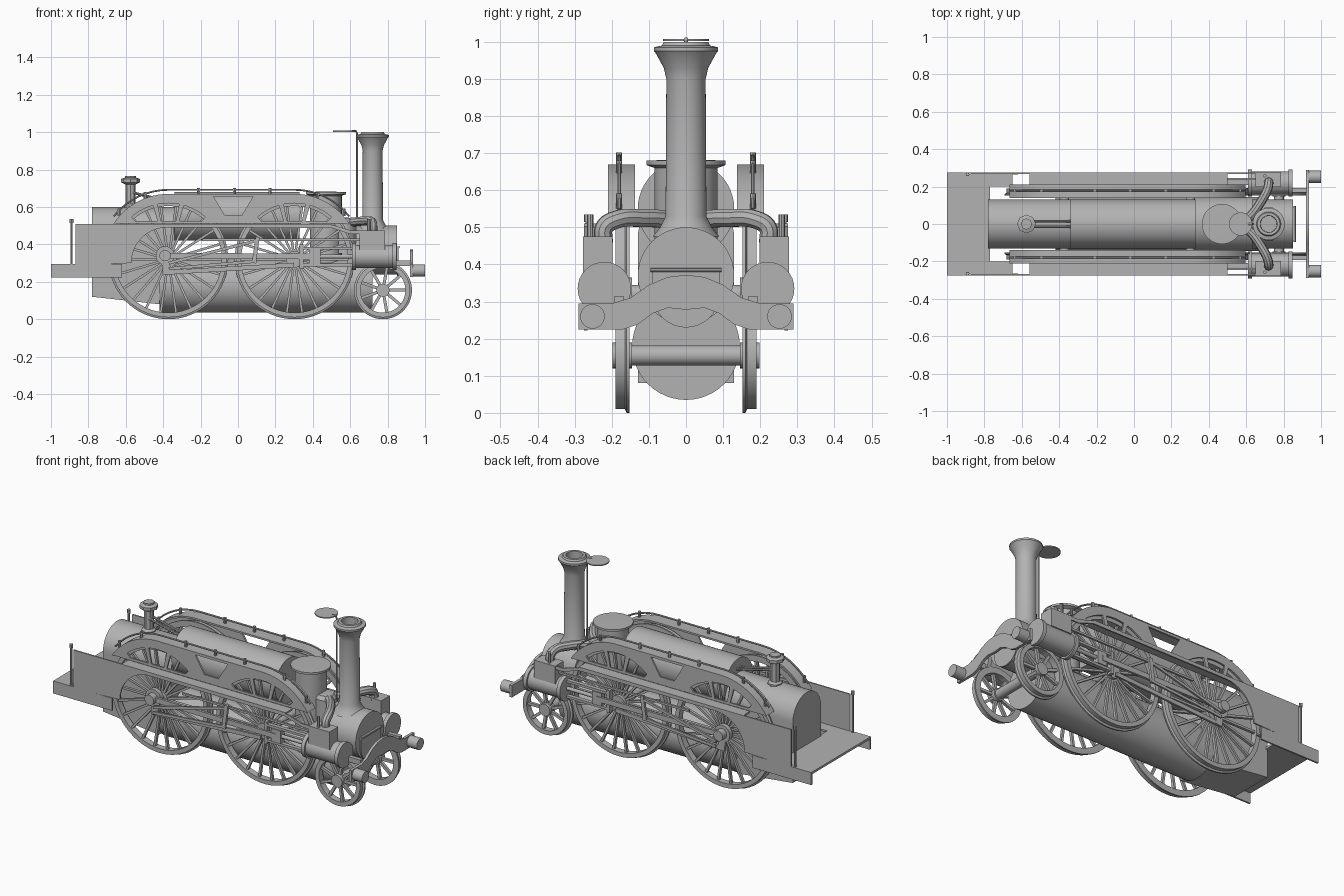
import bpy, bmesh, math
from mathutils import Vector, Matrix

if "Cube" in bpy.data.objects:
    bpy.data.objects.remove(bpy.data.objects["Cube"])

grey = bpy.data.materials.new("plain_grey")
grey.diffuse_color = (0.45, 0.45, 0.45, 1)
grey.use_nodes = True
grey.node_tree.nodes["Principled BSDF"].inputs["Base Color"].default_value = grey.diffuse_color
AXIS = {'X': Vector((1, 0, 0)), 'Y': Vector((0, 1, 0)), 'Z': Vector((0, 0, 1))}


def finish(name, bm):
    bmesh.ops.recalc_face_normals(bm, faces=bm.faces)
    me = bpy.data.meshes.new(name)
    bm.to_mesh(me)
    bm.free()
    me.materials.append(grey)
    ob = bpy.data.objects.new(name, me)
    bpy.context.collection.objects.link(ob)
    return ob


def cyl(name, p0, p1, r, seg=32, r2=None):
    p0, p1 = Vector(p0), Vector(p1)
    d = p1 - p0
    m = Matrix.Translation((p0 + p1) / 2) @ d.to_track_quat('Z', 'Y').to_matrix().to_4x4()
    bm = bmesh.new()
    bmesh.ops.create_cone(bm, cap_ends=True, segments=seg, radius1=r,
                          radius2=r if r2 is None else r2, depth=d.length, matrix=m)
    return finish(name, bm)


def box(name, x0, x1, y0, y1, z0, z1):
    bm = bmesh.new()
    m = Matrix.Translation(((x0 + x1) / 2, (y0 + y1) / 2, (z0 + z1) / 2))
    bmesh.ops.create_cube(bm, size=1, matrix=m @ Matrix.Diagonal((x1 - x0, y1 - y0, z1 - z0, 1)))
    return finish(name, bm)


def lathe(name, prof, centre, axis='Z', seg=48, closed=False):
    """Turn (radius, height) points around an axis."""
    bm = bmesh.new()
    vs = [bm.verts.new((r, 0, h)) for r, h in prof]
    es = [bm.edges.new(p) for p in zip(vs, vs[1:])]
    if closed:
        es.append(bm.edges.new((vs[-1], vs[0])))
    bmesh.ops.spin(bm, geom=vs + es, cent=(0, 0, 0), axis=(0, 0, 1),
                   angle=2 * math.pi, steps=seg, use_duplicate=False)
    bmesh.ops.remove_doubles(bm, verts=bm.verts, dist=1e-5)
    rot = AXIS[axis].to_track_quat('Z', 'Y').to_matrix().to_4x4()
    bm.transform(Matrix.Translation(centre) @ rot)
    return finish(name, bm)


def from_curve(name, cu):
    ob = bpy.data.objects.new(name, cu)
    bpy.context.collection.objects.link(ob)
    cu.materials.append(grey)
    return ob


def to_mesh(ob):
    bpy.ops.object.select_all(action='DESELECT')
    ob.select_set(True)
    bpy.context.view_layer.objects.active = ob
    bpy.ops.object.convert(target='MESH')


def plate(name, loops, at, thick, facing='Y'):
    """Flat plate with holes; points are (x, z), or (y, z) when it faces X."""
    cu = bpy.data.curves.new(name, 'CURVE')
    cu.dimensions, cu.fill_mode, cu.extrude = '2D', 'BOTH', thick / 2
    for loop in loops:
        sp = cu.splines.new('POLY')
        sp.points.add(len(loop) - 1)
        for p, (a, b) in zip(sp.points, loop):
            p.co = (a, b, 0, 1)
        sp.use_cyclic_u = True
    ob = from_curve(name, cu)
    q = math.pi / 2
    ob.rotation_euler = (q, 0, 0 if facing == 'Y' else q)
    ob.location = (0, at, 0) if facing == 'Y' else (at, 0, 0)
    to_mesh(ob)


def tube(name, pts, r, smooth=True):
    cu = bpy.data.curves.new(name, 'CURVE')
    cu.dimensions, cu.bevel_depth, cu.bevel_resolution = '3D', r, 3
    cu.use_fill_caps = True
    sp = cu.splines.new('BEZIER' if smooth else 'POLY')
    if smooth:
        sp.resolution_u = 8
        sp.bezier_points.add(len(pts) - 1)
        for p, c in zip(sp.bezier_points, pts):
            p.co = c
            p.handle_left_type = p.handle_right_type = 'AUTO'
    else:
        sp.points.add(len(pts) - 1)
        for p, c in zip(sp.points, pts):
            p.co = (*c, 1)
    to_mesh(from_curve(name, cu))


def arc(cx, cz, r, a0, a1, n=16):
    return [(cx + r * math.cos(math.radians(a0 + (a1 - a0) * i / n)),
             cz + r * math.sin(math.radians(a0 + (a1 - a0) * i / n))) for i in range(n + 1)]


def rod(name, a, b, y, w, t):
    """Flat bar between two (x, z) points."""
    a, b = Vector(a), Vector(b)
    n = (b - a).normalized()
    n = Vector((-n.y, n.x)) * w / 2
    plate(name, [[tuple(a + n), tuple(b + n), tuple(b - n), tuple(a - n)]], y, t)


def wheel(name, x, z, s, r, rim, spokes, hub, width):
    """Flanged wheel; the flange is on the inner side."""
    y = s * 0.172
    prof = [(r, -.02), (r, -.012), (r - .01, -.007), (r - .01, .018), (r - rim, .018), (r - rim, -.02)]
    lathe(name + "_tyre", [(a, h * s) for a, h in prof], (x, y, z), 'Y', 64, True)
    cyl(name + "_hub", (x, y - .026, z), (x, y + .026, z), hub, 24)
    bm = bmesh.new()
    for i in range(spokes):
        m = (Matrix.Translation((x, y, z)) @ Matrix.Rotation(2 * math.pi * i / spokes, 4, 'Y')
             @ Matrix.Translation(((r - rim) / 2, 0, 0)) @ Matrix.Diagonal((r - rim + .005, .016, width, 1)))
        bmesh.ops.create_cube(bm, size=1, matrix=m)
    finish(name + "_spokes", bm)


W1, W2, WZ = -.372, .302, .32

# two boilers, firebox, ashpan and smokebox
cyl("lower_boiler", (-.42, 0, .18), (.72, 0, .18), .145, 48)
cyl("upper_boiler", (-.34, 0, .55), (.33, 0, .55), .13, 48)
plate("firebox", [[(-.13, .14), (.13, .14)] + arc(0, .47, .13, 0, 180, 24)], -.56, .44, 'X')
for s in (-1, 1):
    plate("ashpan_side", [[(-.78, .12), (-.42, .08), (-.42, .3), (-.78, .3)]], s * .065, .13)
cyl("smokebox", (.63, 0, .37), (.85, 0, .37), .13, 48)
plate("smokebox_door", [[(.09, .39), (-.09, .39), (-.09, .32)] + arc(0, .32, .09, 180, 360)[1:]], .853, .008, 'X')
cyl("door_bar", (.86, -.095, .385), (.86, .095, .385), .006, 8)

# steam dome and junction
lathe("dome", [(0, .3), (.085, .3), (.085, .66), (.107, .668), (.107, .68), (0, .683)], (.47, 0, 0))
lathe("steam_junction", [(0, .35), (.06, .35), (.06, .52), (.045, .54), (0, .545)], (.57, 0, 0))

# chimney with hinged lid
lathe("chimney", [(.09, .475), (.07, .5), (.055, .53), (.053, .9), (.06, .93), (.082, .97), (.086, .975),
                  (.086, .985), (.065, .99), (.06, 1.0), (.045, 1.0), (.043, .9), (0, .9)], (.72, 0, 0))
cyl("chimney_lid", (.57, 0, 1.002), (.57, 0, 1.008), .062)
tube("lid_rod", [(.637, 0, .52), (.637, 0, .99), (.63, 0, 1.008), (.61, 0, 1.006)], .005, False)

# safety valve and its levers
lathe("safety_valve", [(0, .57), (.04, .57), (.04, .605), (.027, .615), (.027, .72), (.05, .732), (.05, .75),
                       (.03, .757), (.03, .766), (0, .766)], (-.575, 0, 0), 'Z', 8)
for s in (-1, 1):
    cyl("valve_lever", (-.575, s * .015, .68), (-.33, s * .015, .62), .007, 8)

# buffer beam and front axle
top = [(.29, .295), (.2, .295), (.15, .31), (.1, .345), (.05, .366), (0, .372)]
bot = [(0, .278), (.05, .283), (.09, .268), (.13, .238), (.17, .225), (.29, .225)]
right = top + bot
plate("buffer_beam", [top + [(-y, z) for y, z in top[-2::-1]] + [(-y, z) for y, z in bot[::-1]] + bot[1:]],
      .928, .016, 'X')
cyl("front_axle", (.775, -.16, .155), (.775, .16, .155), .027, 24)
for x in (W1, W2):
    cyl("driving_axle", (x, -.17, WZ), (x, .17, WZ), .025, 16)

# rear platform
box("rear_platform", -1, -.77, -.275, .275, .282, .295)

for s in (-1, 1):
    # wheels
    wheel("rear_driving_wheel", W1, WZ, s, .32, .035, 22, .045, .013)
    wheel("front_driving_wheel", W2, WZ, s, .32, .035, 22, .045, .013)
    wheel("leading_wheel", .775, .155, s, .155, .035, 9, .035, .016)

    # splasher side with openings, and its top band
    rim = arc(W1, WZ, .35, 147, 90) + arc(W2, WZ, .35, 90, 33)
    holes = [[(-.13, .655), (.08, .655), (.02, .555), (-.07, .555)]]
    for cx in (W1, W2):
        for a0, a1 in ((49, 74), (79, 101), (106, 131)):
            chord = [(cx + .205 / math.tan(math.radians(a)), .525) for a in (a1, a0)]
            holes.append(arc(cx, WZ, .3, a0, a1, 8) + chord)
    plate("splasher_side", [rim] + holes, s * .205, .01)
    inner = arc(W1, WZ, .34, 147, 90) + arc(W2, WZ, .34, 90, 33)
    plate("splasher_top", [rim + inner[::-1]], s * .174, .072)

    # handrail with knobs
    rail = arc(W1, WZ, .372, 142, 90, 8) + arc(W2, WZ, .372, 90, 38, 8)
    tube("handrail", [(x, s * .18, z) for x, z in rail], .005, False)
    for x, z in [rail[1], rail[5], (-.21, .692), (-.02, .692), (.17, .692), rail[12], rail[16]]:
        cyl("rail_knob", (x, s * .18, z - .03), (x, s * .18, z + .01), .008, 8)

    # running board, side plate and rear valance
    box("running_board", -.56, .5, min(s * .21, s * .275), max(s * .21, s * .275), .5, .51)
    plate("side_plate", [[(-.87, .29), (-.87, .51), (.45, .51), (.52, .5), (.6, .475), (.66, .475), (.66, .455),
                          (.6, .455), (.5, .488)] + arc(-.38, .3, .19, 90, 180)], s * .271, .008)
    box("rear_valance", -1, -.62, s * .27 - .005, s * .27 + .005, .222, .295)
    box("rear_step", -1, -.65, s * .238 - .037, s * .238 + .037, .285, .295)
    cyl("rear_post", (-.89, s * .265, .29), (-.89, s * .265, .53), .006, 8)
    cyl("post_knob", (-.89, s * .265, .515), (-.89, s * .265, .535), .01, 8)

    # steam cylinder, chest and pipe
    y = s * .22
    cyl("steam_cylinder", (.61, y, .335), (.84, y, .335), .062)
    for x in (.61, .825):
        cyl("cylinder_cover", (x, y, .335), (x + .022, y, .335), .072)
    box("steam_chest", .65, .785, s * .238 - .04, s * .238 + .04, .37, .475)
    tube("steam_pipe", [(.57, 0, .515), (.62, s * .04, .52), (.68, s * .12, .525), (.715, s * .19, .52),
                        (.72, s * .22, .5), (.72, s * .222, .46)], .025)
    cyl("oil_cup", (.7, s * .258, .47), (.7, s * .258, .535), .009, 8)

    # front frame bar and buffer
    box("front_frame_bar", .6, .925, s * .18 - .012, s * .18 + .012, .285, .315)
    cyl("buffer", (.93, s * .252, .26), (1, s * .252, .26), .033, 24)

    # slide bars, crosshead and rods
    for z in (.29, .38):
        box("slide_bar", .34, .62, y - .012, y + .012, z - .007, z + .007)
    box("slide_bar_bracket", .33, .35, y - .014, y + .014, .27, .4)
    box("crosshead", .38, .44, y - .018, y + .018, .297, .373)
    cyl("piston_rod", (.4, y, .335), (.62, y, .335), .011, 12)
    cyl("crank_pin", (-.39, s * .17, .34), (-.39, s * .262, .34), .03, 20)
    cyl("crank_boss", (-.39, s * .2, .34), (-.39, s * .225, .34), .05, 24)
    rod("connecting_rod", (-.39, .34), (.41, .335), s * .235, .03, .014)
    rod("coupling_rod", (-.38, .25), (.3, .29), s * .215, .024, .012)
    rod("crank_arm", (-.39, .34), (-.38, .24), s * .215, .045, .014)
    rod("upper_eccentric_rod", (-.37, .3), (.1, .42), s * .252, .016, .01)
    rod("lower_eccentric_rod", (-.37, .27), (.1, .31), s * .252, .016, .01)
    rod("expansion_link", (.085, .3), (.105, .44), s * .252, .022, .014)
    rod("valve_rod", (-.19, .425), (.66, .425), s * .24, .012, .012)

# smooth shading with sharp edges kept
bpy.ops.object.select_all(action='SELECT')
bpy.context.view_layer.objects.active = bpy.context.selected_objects[0]
bpy.ops.object.shade_smooth_by_angle(angle=math.radians(32))
